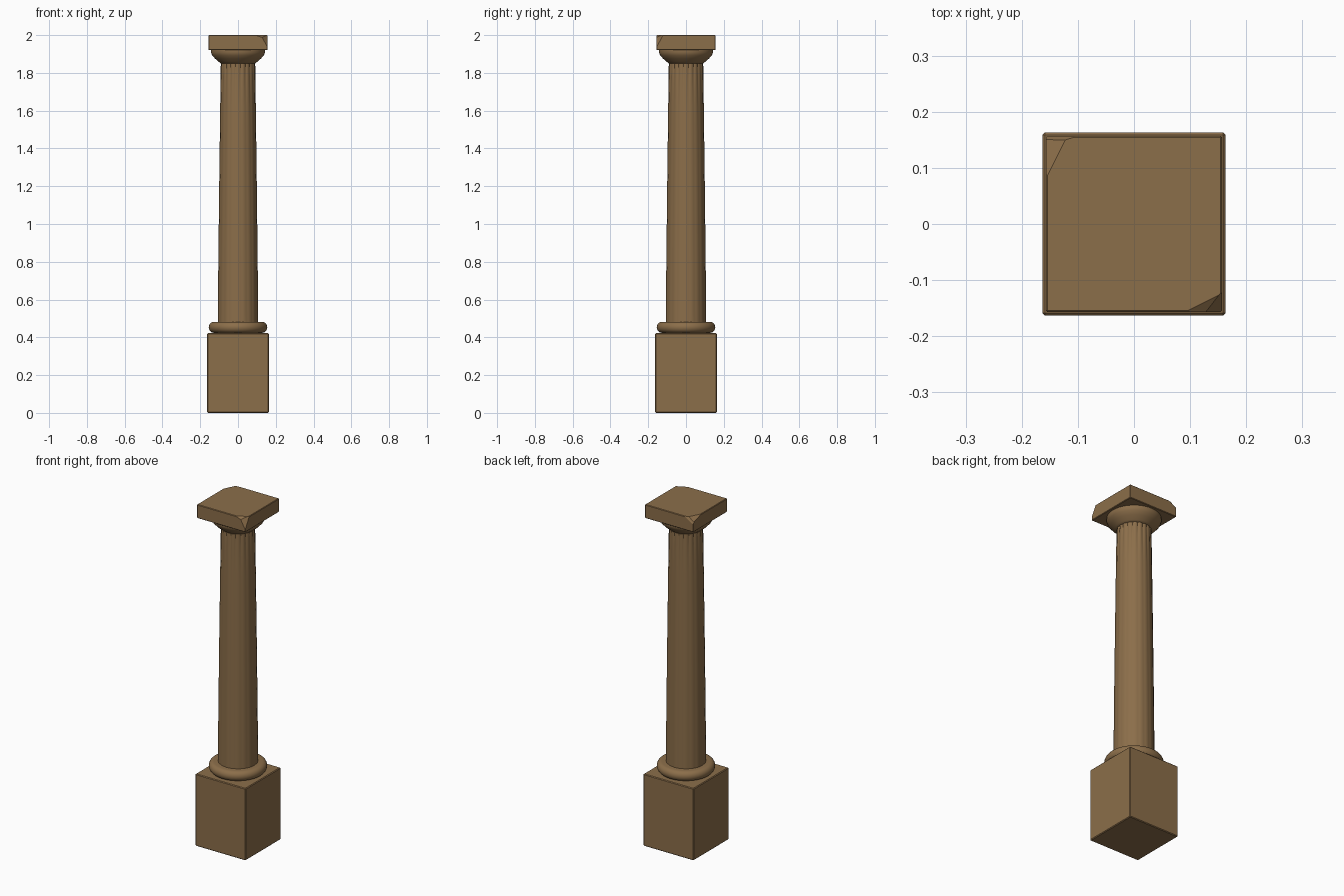
import bpy, bmesh
from math import sin, cos, pi, radians
from mathutils import Vector

cube = bpy.data.objects.get("Cube")
if cube:
    bpy.data.objects.remove(cube, do_unlink=True)

stone = bpy.data.materials.new("brown stone")
stone.use_nodes = True
colour = (0.26, 0.156, 0.068, 1)
stone.diffuse_color = colour
stone.node_tree.nodes["Principled BSDF"].inputs["Base Color"].default_value = colour


def finish(bm, name, smooth=None):
    bmesh.ops.recalc_face_normals(bm, faces=bm.faces)
    mesh = bpy.data.meshes.new(name)
    bm.to_mesh(mesh)
    bm.free()
    mesh.materials.append(stone)
    ob = bpy.data.objects.new(name, mesh)
    bpy.context.collection.objects.link(ob)
    if smooth:
        bpy.ops.object.select_all(action='DESELECT')
        ob.select_set(True)
        bpy.context.view_layer.objects.active = ob
        bpy.ops.object.shade_smooth_by_angle(angle=radians(smooth))
    return ob


def block(half, z0, z1, bevel):
    bm = bmesh.new()
    bmesh.ops.create_cube(bm, size=1)
    for v in bm.verts:
        v.co = (v.co.x * 2 * half, v.co.y * 2 * half, z0 + (v.co.z + 0.5) * (z1 - z0))
    bmesh.ops.bevel(bm, geom=bm.edges[:], offset=bevel, segments=1, affect='EDGES')
    return bm


def lathe(name, profile, sides, smooth, radius_at=lambda r, z, a: r):
    """Loft closed rings of (radius, height) and cap both ends."""
    bm = bmesh.new()
    rings = []
    for r, z in profile:
        ring = []
        for i in range(sides):
            a = 2 * pi * i / sides
            rr = radius_at(r, z, a)
            ring.append(bm.verts.new((rr * cos(a), rr * sin(a), z)))
        rings.append(ring)
    for low, high in zip(rings, rings[1:]):
        for i in range(sides):
            j = (i + 1) % sides
            bm.faces.new((low[i], low[j], high[j], high[i]))
    bm.faces.new(rings[0][::-1])
    bm.faces.new(rings[-1])
    return finish(bm, name, smooth)


# Square pedestal
finish(block(0.163, 0, 0.422, 0.004), "pedestal")

# Rounded base ring
bead = [(0.128 + 0.027 * cos(t), 0.453 + 0.029 * sin(t))
        for t in (-pi / 2 + pi * k / 10 for k in range(11))]
lathe("base_ring", bead, 48, 50)


# Tapered shaft, its shallow flutes deepening at the top
def flute(r, z, a):
    depth = 0.0012 + 0.004 * max(0, (z - 1.62) / 0.23)
    return r - depth * (1 - abs(cos(10 * a)))


levels = [0.47, 0.8, 1.2, 1.5, 1.62, 1.7, 1.78, 1.86]
shaft = [(0.107 - 0.016 * ((z - 0.47) / 1.39) ** 1.2, z) for z in levels]
lathe("shaft", shaft, 120, 50, flute)

# Flared capital
lathe("capital", [(0.091, 1.85), (0.1, 1.857), (0.121, 1.875), (0.137, 1.893),
                  (0.143, 1.908), (0.142, 1.922)], 48, 50)

# Square top slab with two chipped corners
slab = block(0.157, 1.92, 2.0, 0.003)
chips = [((0.139, -0.139, 2.0), (1, -1, 0.55)),
         ((0.15, -0.15, 1.985), (0.5, -1, 1.5)),
         ((-0.13, 0.135, 2.0), (-1, 0.5, 1.6)),
         ((-0.122, 0.15, 2.0), (-0.3, 1, 0.5))]
for point, normal in chips:
    bm_geom = slab.verts[:] + slab.edges[:] + slab.faces[:]
    # Limit each cut to the corner it chips
    cut = bmesh.ops.bisect_plane(slab, geom=bm_geom, plane_co=Vector(point),
                                 plane_no=Vector(normal).normalized(), clear_outer=True)
    rim = [e for e in cut["geom_cut"] if isinstance(e, bmesh.types.BMEdge)]
    bmesh.ops.holes_fill(slab, edges=rim)
finish(slab, "top_slab")
